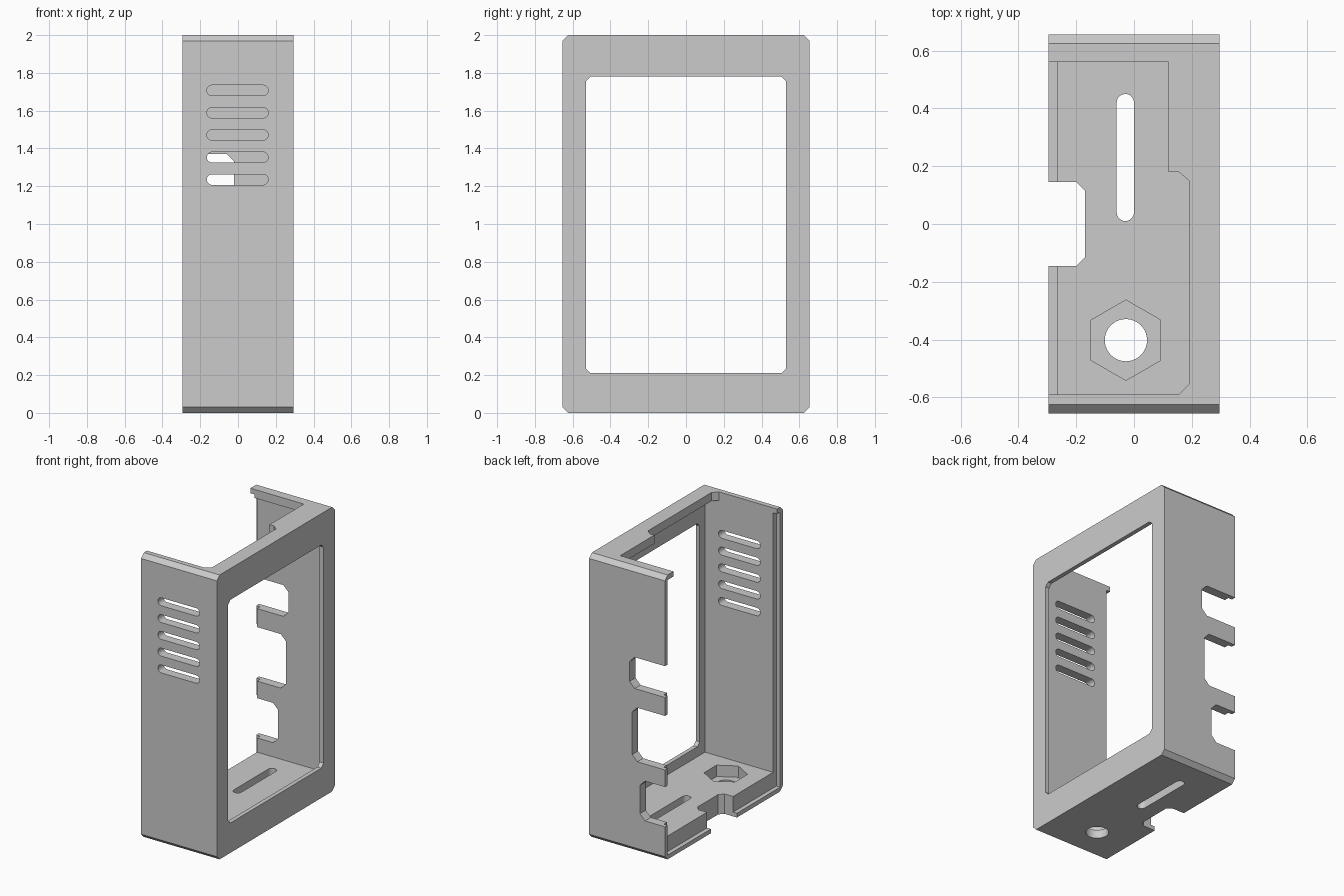
import bpy, bmesh, math

cube = bpy.data.objects.get("Cube")
if cube:
    bpy.data.objects.remove(cube, do_unlink=True)

grey = bpy.data.materials.new("plain grey")
grey.use_nodes = True
colour = (0.6, 0.6, 0.6, 1)
grey.diffuse_color = colour
grey.node_tree.nodes["Principled BSDF"].inputs["Base Color"].default_value = colour


def prism(name, points, axis, low, high):
    """Extrude a flat outline along an axis."""
    place = {"x": lambda a, b, h: (h, a, b),
             "y": lambda a, b, h: (a, h, b),
             "z": lambda a, b, h: (a, b, h)}[axis]
    bm = bmesh.new()
    ends = [[bm.verts.new(place(a, b, h)) for a, b in points] for h in (low, high)]
    for end in ends:
        bm.faces.new(end)
    n = len(points)
    for i in range(n):
        j = (i + 1) % n
        bm.faces.new((ends[0][i], ends[0][j], ends[1][j], ends[1][i]))
    bmesh.ops.recalc_face_normals(bm, faces=bm.faces)
    mesh = bpy.data.meshes.new(name)
    bm.to_mesh(mesh)
    bm.free()
    obj = bpy.data.objects.new(name, mesh)
    bpy.context.collection.objects.link(obj)
    return obj


def rect(a0, a1, b0, b1, c=0.0):
    """Rectangle outline with optional chamfered corners."""
    if not c:
        return [(a0, b0), (a1, b0), (a1, b1), (a0, b1)]
    return [(a0 + c, b0), (a1 - c, b0), (a1, b0 + c), (a1, b1 - c),
            (a1 - c, b1), (a0 + c, b1), (a0, b1 - c), (a0, b0 + c)]


def ring(a, b, r, n, start=0.0):
    return [(a + r * math.cos(start + math.tau * i / n),
             b + r * math.sin(start + math.tau * i / n)) for i in range(n)]


def slot(a0, a1, b0, b1, n=10):
    """Round-ended slot outline, long in either direction."""
    r = min(a1 - a0, b1 - b0) / 2
    tall = b1 - b0 > a1 - a0
    first = 0 if tall else -math.pi / 2
    centres = [(a1 - r, b1 - r), (a0 + r, b0 + r)]
    return [(ca + r * math.cos(first + math.pi * (k + i / n)),
             cb + r * math.sin(first + math.pi * (k + i / n)))
            for k, (ca, cb) in enumerate(centres) for i in range(n + 1)]


# Outer block with chamfered long edges
body = prism("housing_frame", rect(-0.655, 0.655, 0, 2, 0.03), "x", -0.295, 0.295)
body.data.materials.append(grey)

cutters = []


def cut(*args):
    cutters.append(prism("cutter", *args))


# Hollow interior, stepped rim for a lid, and the side window
cut(rect(-0.59, 0.59, 0.14, 1.94), "x", -0.4, 0.265)
cut(rect(-0.625, 0.625, 0.03, 1.965), "x", -0.41, -0.265)
cut(rect(-0.53, 0.53, 0.21, 1.78, 0.025), "x", 0.2, 0.4)

# Stepped opening in the top wall
cut([(-0.42, -0.59), (0.155, -0.59), (0.19, -0.555), (0.19, 0.15), (0.155, 0.18),
     (0.12, 0.18), (0.12, 0.56), (-0.42, 0.56)], "z", 1.9, 2.1)

# Floor: cable notch, long slot, nut pocket and bolt hole
cut(rect(-0.6, -0.17, -0.145, 0.145, 0.03), "z", -0.1, 0.3)
cut(slot(-0.06, 0.0, 0.01, 0.45), "z", -0.1, 0.3)
cut(ring(-0.028, -0.402, 0.139, 6, math.pi / 2), "z", 0.06, 0.3)
cut(ring(-0.028, -0.402, 0.073, 40), "z", -0.1, 0.3)

# Vent slots in the front wall
for i in range(5):
    z = 1.235 + 0.118 * i
    cut(slot(-0.165, 0.16, z - 0.028, z + 0.028), "y", -0.8, -0.5)

# Connector notches in the back wall
for depth, low, high in ((-0.02, 1.15, 1.37), (-0.04, 0.64, 1.02), (-0.1, 0.24, 0.52)):
    cut(rect(-0.6, depth, low, high, 0.04), "y", 0.5, 0.8)

# Apply every cut
for cutter in cutters:
    mod = body.modifiers.new("cut", "BOOLEAN")
    mod.operation = "DIFFERENCE"
    mod.solver = "EXACT"
    mod.object = cutter
bpy.context.view_layer.update()
graph = bpy.context.evaluated_depsgraph_get()
result = bpy.data.meshes.new_from_object(body.evaluated_get(graph))
body.modifiers.clear()
body.data = result
for cutter in cutters:
    bpy.data.objects.remove(cutter, do_unlink=True)

# Round slots shade smoothly, all other edges stay sharp
bpy.ops.object.select_all(action="DESELECT")
body.select_set(True)
bpy.context.view_layer.objects.active = body
bpy.ops.object.shade_smooth_by_angle(angle=math.radians(30))
